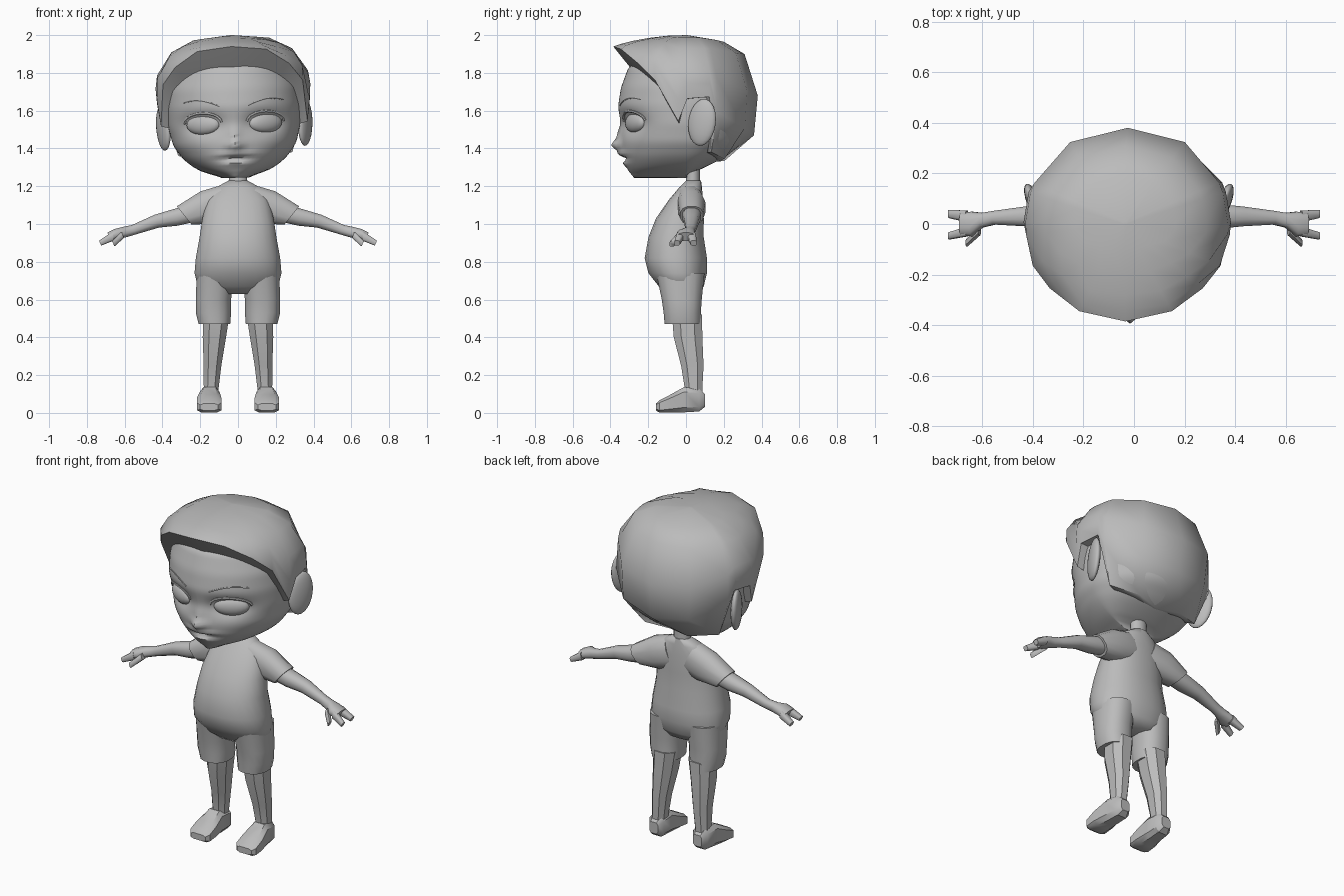
import bpy, bmesh
from math import sin, cos, pi, radians, asin, exp
from mathutils import Matrix, Vector

if "Cube" in bpy.data.objects:
    bpy.data.objects.remove(bpy.data.objects["Cube"])

GREY = (0.5, 0.5, 0.5, 1)
clay = bpy.data.materials.new("clay_grey")
clay.use_nodes = True
clay.diffuse_color = GREY
clay.node_tree.nodes["Principled BSDF"].inputs["Base Color"].default_value = GREY

# The head leans slightly to one side around the neck
PIVOT = Vector((0, 0, 1.25))
LEAN = (Matrix.Translation(PIVOT + Vector((-0.01, 0, 0)))
        @ Matrix.Rotation(radians(-2), 4, 'Y') @ Matrix.Translation(-PIVOT))


def finish(ob, angle=50, head=False):
    if head:
        ob.data.transform(LEAN)
    ob.data.materials.clear()
    ob.data.materials.append(clay)
    bpy.ops.object.select_all(action='DESELECT')
    ob.select_set(True)
    bpy.context.view_layer.objects.active = ob
    bpy.ops.object.shade_smooth_by_angle(angle=radians(angle))
    return ob


def from_bmesh(name, bm, angle=50, head=False):
    bmesh.ops.recalc_face_normals(bm, faces=bm.faces)
    mesh = bpy.data.meshes.new(name)
    bm.to_mesh(mesh)
    bm.free()
    ob = bpy.data.objects.new(name, mesh)
    bpy.context.collection.objects.link(ob)
    return finish(ob, angle, head)


def skin(name, rings, angle=50, head=False):
    """Join closed rings of points with quads and cap both ends."""
    bm = bmesh.new()
    loops = [[bm.verts.new(p) for p in ring] for ring in rings]
    for a, b in zip(loops, loops[1:]):
        for i in range(len(a)):
            j = (i + 1) % len(a)
            bm.faces.new((a[i], a[j], b[j], b[i]))
    bm.faces.new(loops[0])
    bm.faces.new(loops[-1])
    return from_bmesh(name, bm, angle, head)


def signed_pow(v, p):
    return abs(v) ** p * (1 if v >= 0 else -1)


def loft(name, axes, rows, n=12, flip=1, power=0.85, tilt=0.0, angle=50):
    """Rows: place along the first axis, middle and half width on the second,
    low and high on the third. axes is a string such as 'zxy'."""
    order = ['xyz'.index(c) for c in axes]
    rings = []
    for along, mid, half, low, high in rows:
        ring = []
        for i in range(n):
            t = 2 * pi * (i + 0.5) / n
            c, s = signed_pow(cos(t), power), signed_pow(sin(t), power)
            p = [0, 0, 0]
            values = (along + tilt * s, mid + half * c,
                      (low + high) / 2 + (high - low) / 2 * s)
            for k, v in zip(order, values):
                p[k] = v
            p[0] *= flip
            ring.append(p)
        rings.append(ring)
    return skin(name, rings, angle)


def lerp_table(table, x):
    if x <= table[0][0]:
        return table[0][1:]
    for a, b in zip(table, table[1:]):
        if x <= b[0]:
            f = (x - a[0]) / (b[0] - a[0])
            return [p + (q - p) * f for p, q in zip(a[1:], b[1:])]
    return table[-1][1:]


# Head: height, half width, front depth, back depth
HEAD = [(1.245, .05, .27, -.1), (1.265, .14, .295, .02), (1.3, .215, .315, .1),
        (1.35, .275, .335, .2), (1.42, .325, .345, .29), (1.52, .35, .345, .34),
        (1.62, .357, .36, .35), (1.72, .35, .345, .34), (1.83, .31, .305, .29),
        (1.92, .18, .18, .18)]
EYE_X, EYE_Z = .165, 1.53


def bump(x, z, cx, cz, wx, wz):
    return exp(-((x - cx) / wx) ** 2 - ((z - cz) / wz) ** 2)


def head_point(a, z):
    near = [lerp_table(HEAD, z + d) for d in (-.015, 0, .015)]
    side, front, back = [sum(v) / 3 for v in zip(*near)]
    x, y = side * sin(a), -cos(a) * (front if cos(a) > 0 else back)
    if cos(a) < 0 and back < 0:
        y = -.1 * cos(a) * (z - 1.2)
    if cos(a) > 0:
        y += .045 * bump(abs(x), z, EYE_X, EYE_Z, .1, .055)      # sockets
        y -= .045 * bump(x, z, 0, 1.415, .04, .03)               # nose tip
        y -= .02 * bump(x, z, 0, 1.47, .025, .05)                # nose bridge
        y -= .018 * bump(x, z, 0, 1.37, .085, .014)              # upper lip
        y += .02 * bump(x, z, 0, 1.345, .085, .012)              # mouth
        y -= .012 * bump(x, z, 0, 1.32, .06, .014)               # lower lip
    return Vector((x, y, z))


ROWS, COLS = 52, 72
skin("head", [[head_point(2 * pi * i / COLS, 1.245 + .675 * k / ROWS)
               for i in range(COLS)] for k in range(ROWS + 1)], 60, True)


def face_line(name, points, thick):
    """A thin ridge that follows the face through (x, z) points."""
    curve = bpy.data.curves.new(name, 'CURVE')
    curve.dimensions = '3D'
    curve.bevel_depth = thick
    curve.bevel_resolution = 1
    line = curve.splines.new('POLY')
    line.points.add(len(points) - 1)
    for p, (x, z) in zip(line.points, points):
        side = lerp_table(HEAD, z)[0]
        p.co = (*head_point(asin(x / side), z), 1)
    ob = bpy.data.objects.new(name, curve)
    bpy.context.collection.objects.link(ob)
    bpy.ops.object.select_all(action='DESELECT')
    ob.select_set(True)
    bpy.context.view_layer.objects.active = ob
    bpy.ops.object.convert(target='MESH')
    finish(bpy.context.object, 50, True)


def ball(name, centre, size, turn, head=True):
    bm = bmesh.new()
    bmesh.ops.create_uvsphere(bm, u_segments=20, v_segments=12, radius=1)
    bm.transform(Matrix.Translation(centre) @ turn
                 @ Matrix.Diagonal((*size, 1)))
    return from_bmesh(name, bm, 60, head)


# Hair: azimuth from the front, then radius and height pairs, crown to edge
CROWN = (.2, 1.98, .32, 1.92)
HAIR = [(0, .1, 1.997, .2, 1.985, .28, 1.97, .34, 1.955, .385, 1.94),
        (28, .11, 1.995, .21, 1.98, .3, 1.96, .36, 1.94, .39, 1.92),
        (50, .13, 1.99, .24, 1.97, .32, 1.93, .37, 1.885, .395, 1.84),
        (66, .17, 1.985, .28, 1.95, .36, 1.9, .405, 1.83, .405, 1.75),
        (84, *CROWN, .4, 1.79, .405, 1.65, .39, 1.53),
        (91, *CROWN, .4, 1.8, .41, 1.73, .405, 1.65),
        (108, *CROWN, .4, 1.8, .41, 1.73, .405, 1.66),
        (114, *CROWN, .4, 1.76, .405, 1.58, .33, 1.37),
        (145, .2, 1.97, .32, 1.9, .395, 1.7, .38, 1.5, .25, 1.34),
        (180, .2, 1.965, .31, 1.9, .38, 1.68, .36, 1.47, .17, 1.33)]
columns = HAIR + [(360 - h[0], *h[1:]) for h in HAIR[-2:0:-1]]
rings = [[] for _ in range(7)]
for a, *prof in columns:
    a = radians(a)
    pairs = [(.01, 2.0)] + list(zip(prof[::2], prof[1::2]))
    r, z = pairs[-1]
    pairs.append((r * .77, z - .11 * max(0, cos(a)) ** .7))     # underside
    for ring, (r, z) in zip(rings, pairs):
        ring.append((r * sin(a), -r * cos(a), z))
skin("hair", rings, 50, True)

# Neck and body suit
loft("neck", "zxy", [(1.14, 0, .06, -.02, .08), (1.24, 0, .05, 0, .075),
                     (1.34, 0, .05, 0, .075)], power=1)
loft("torso", "zxy", [(1.23, 0, .05, 0, .08), (1.195, 0, .115, -.035, .085),
                      (1.13, 0, .165, -.09, .09), (1.03, 0, .19, -.16, .095),
                      (.93, 0, .205, -.2, .095), (.82, 0, .225, -.22, .112),
                      (.74, 0, .232, -.2, .112), (.67, 0, .215, -.145, .095),
                      (.63, 0, .14, -.1, .07)], n=24, power=.9, angle=70)

for flip, side in ((1, "left_"), (-1, "right_")):
    # Face details
    turn = Matrix.Rotation(radians(28 * flip), 4, 'Z')
    ball(side + "eye", (EYE_X * flip, -.268, EYE_Z), (.098, .035, .053), turn)
    arc = [pi * k / 10 for k in range(11)]
    face_line(side + "upper_lid", [(flip * (EYE_X - .098 * cos(t)),
              EYE_Z + .01 + .052 * sin(t)) for t in arc], .008)
    face_line(side + "eyebrow", [(flip * (.075 + .19 * t / pi),
              1.625 + .035 * sin(t * .75)) for t in arc], .004)
    # Ear flares outward toward the back
    turn = Matrix.Rotation(radians(-22 * flip), 4, 'Z') @ Matrix.Rotation(radians(-8), 4, 'X')
    ball(side + "ear", (.375 * flip, .085, 1.525), (.028, .078, .125), turn)

    # Sleeve, arm and hand
    loft(side + "sleeve", "xyz", [(.06, .02, .07, 1.02, 1.205), (.16, .03, .075, 1.0, 1.175),
         (.285, .03, .063, .995, 1.095)], flip=flip, tilt=.04)
    loft(side + "arm", "xyz", [(.24, .03, .05, 1.01, 1.105), (.33, .03, .05, .99, 1.08),
         (.43, .03, .04, .98, 1.05), (.55, .025, .028, .945, .995),
         (.6, .015, .03, .93, .985), (.64, 0, .05, .92, .975),
         (.68, 0, .048, .91, .955)], flip=flip, tilt=.012)
    for digit, rows in (
            ("fingers", [(.66, .03, .024, .912, .96), (.73, .04, .017, .885, .912)]),
            ("index_finger", [(.66, -.03, .02, .912, .96), (.73, -.047, .015, .885, .912)]),
            ("thumb", [(.61, -.025, .02, .925, .96), (.66, -.074, .015, .88, .91)])):
        loft(side + digit, "xyz", rows, n=8, flip=flip, power=.6, tilt=.006)

    # Shorts leg, shin and shoe
    loft(side + "shorts_leg", "zxy", [(.74, .12, .1, -.16, .1), (.6, .13, .095, -.13, .085),
         (.53, .13, .095, -.12, .08), (.47, .125, .085, -.115, .08)], n=16, flip=flip)
    loft(side + "lower_leg", "zxy", [(.52, .115, .075, -.08, .09), (.4, .125, .066, -.07, .092),
         (.25, .135, .05, -.03, .097), (.13, .142, .042, -.01, .09),
         (.06, .145, .045, -.01, .09)], n=8, flip=flip, angle=30)
    loft(side + "shoe", "yxz", [(.1, .145, .03, .03, .1), (.07, .145, .05, .005, .13),
         (-.01, .15, .055, 0, .14), (-.08, .153, .068, 0, .1),
         (-.14, .153, .068, 0, .068), (-.16, .153, .05, .012, .05)],
         n=8, flip=flip, power=.55, angle=35)
